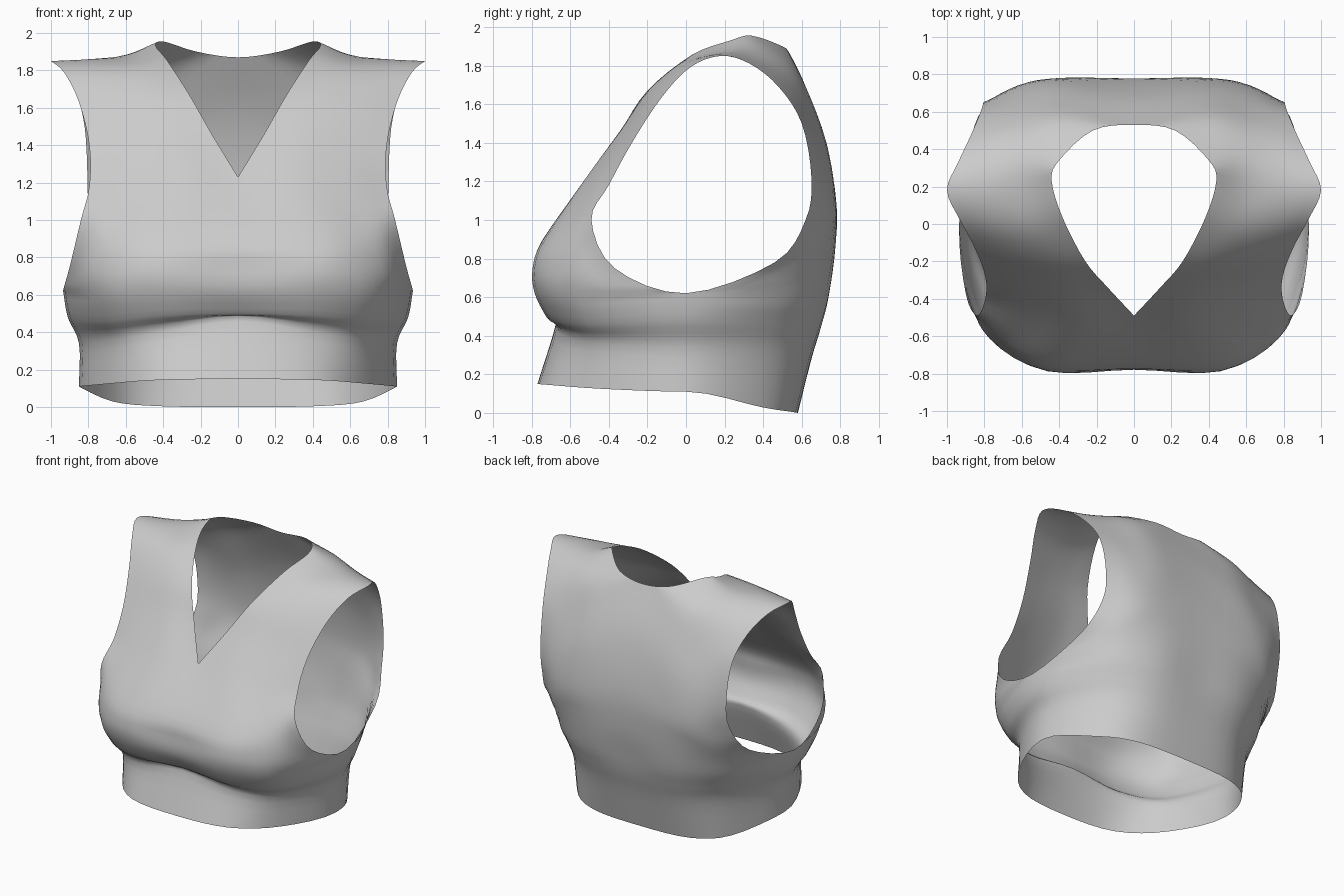
import bpy, bmesh
from mathutils import Vector

if "Cube" in bpy.data.objects:
    bpy.data.objects.remove(bpy.data.objects["Cube"])

# Half garment strips, each row runs from centre/neckline to side seam/armhole
FRONT = [
    [(0, -.77, .15), (.42, -.71, .145), (.69, -.44, .125), (.85, 0, .11)],
    [(0, -.675, .46), (.41, -.64, .40), (.68, -.46, .36), (.85, 0, .34)],
    [(0, -.70, .50), (.42, -.71, .49), (.74, -.51, .46), (.91, 0, .48)],
    [(0, -.77, .62), (.46, -.77, .62), (.785, -.56, .60), (.935, 0, .62)],
    [(0, -.775, .75), (.46, -.785, .75), (.77, -.615, .74), (.90, -.37, .75)],
    [(0, -.74, .90), (.44, -.73, .90), (.70, -.61, .93), (.84, -.49, 1.0)],
    [(0, -.49, 1.23), (.30, -.51, 1.23), (.58, -.47, 1.20), (.795, -.40, 1.18)],
    [(.14, -.34, 1.46), (.36, -.34, 1.46), (.58, -.32, 1.43), (.795, -.28, 1.40)],
    [(.26, -.20, 1.67), (.45, -.19, 1.67), (.65, -.17, 1.65), (.85, -.13, 1.63)],
    [(.38, .03, 1.855), (.54, -.01, 1.82), (.72, -.01, 1.80), (.93, .02, 1.79)],
    [(.44, .23, 1.93), (.60, .20, 1.875), (.79, .18, 1.86), (1, .18, 1.85)],
]
BACK = [
    [(.40, .34, 1.955), (.56, .38, 1.88), (.74, .37, 1.83), (.94, .33, 1.81)],
    [(.22, .50, 1.90), (.45, .55, 1.80), (.66, .53, 1.72), (.87, .48, 1.69)],
    [(0, .53, 1.87), (.35, .65, 1.62), (.60, .65, 1.50), (.82, .60, 1.50)],
    [(0, .68, 1.54), (.37, .74, 1.35), (.62, .72, 1.25), (.805, .65, 1.22)],
    [(0, .77, 1.15), (.40, .78, 1.05), (.62, .74, 1.0), (.81, .62, 1.0)],
    [(0, .77, .85), (.40, .765, .85), (.67, .67, .80), (.87, .46, .78)],
    [(0, .73, .60), (.42, .72, .60), (.745, .51, .60), (.935, 0, .62)],
    [(0, .70, .45), (.42, .67, .45), (.72, .45, .46), (.91, 0, .48)],
    [(0, .65, .28), (.41, .62, .30), (.69, .41, .32), (.85, 0, .34)],
    [(0, .58, 0), (.42, .55, .005), (.67, .39, .03), (.85, 0, .11)],
]
STEPS = 4


def spline(pts, before=None, after=None):
    """Smooth curve through points; before/after steer the end tangents."""
    p = [Vector(q) for q in pts]
    p = [before or 2 * p[0] - p[1]] + p + [after or 2 * p[-1] - p[-2]]
    out = []
    for a, b, c, d in zip(p, p[1:], p[2:], p[3:]):
        for k in range(STEPS):
            t = k / STEPS
            out.append(.5 * (2 * b + (c - a) * t + (2*a - 5*b + 4*c - d) * t**2
                             + (3*b - a - 3*c + d) * t**3))
    return out + [p[-2]]


def cross_row(r):
    """Curve across the body, continuous over centre line and side seam."""
    (x0, _, _), a, b, (_, y3, _) = r
    before = Vector((-a[0], a[1], a[2])) if x0 == 0 else None
    after = Vector((b[0], -b[1], b[2])) if y3 == 0 else None
    return spline(r, before, after)


def neck_line(col):
    """Innermost line: sharp at the V tip and at the centre back of the neck."""
    neck = spline(col[6:14], None, Vector((-col[12].x, *col[12].yz)))
    return spline(col[:7])[:-1] + neck[:-1] + spline(col[13:])


def armhole_line(col):
    """Outermost line: front seam, closed armhole loop, back seam."""
    loop = spline(col[3:18], col[16], col[4])
    return spline(col[:4])[:-1] + loop[:-1] + spline(col[17:])


columns = list(zip(*[cross_row(r) for r in FRONT + BACK]))
lines = [neck_line(columns[0])] + [spline(c) for c in columns[1:-1]]
lines.append(armhole_line(columns[-1]))
# Ease the lines next to the side seam so they follow the rounded armhole
smooth = spline(columns[-1])
for k in (1, 2, 3):
    w = 1 - k / STEPS
    lines[-1 - k] = [p + (e - s) * w
                     for p, e, s in zip(lines[-1 - k], lines[-1], smooth)]

# Vest: grid of quads, seam welded, then mirrored
bm = bmesh.new()
grid = [[bm.verts.new(p) for p in line] for line in lines]
for c, d in zip(grid, grid[1:]):
    for i in range(len(c) - 1):
        bm.faces.new((c[i], d[i], d[i + 1], c[i + 1]))
bmesh.ops.remove_doubles(bm, verts=bm.verts[:], dist=.002)
mirror = bmesh.ops.duplicate(bm, geom=bm.verts[:] + bm.edges[:] + bm.faces[:])["geom"]
for v in mirror:
    if isinstance(v, bmesh.types.BMVert):
        v.co.x = -v.co.x
bmesh.ops.reverse_faces(bm, faces=[f for f in mirror if isinstance(f, bmesh.types.BMFace)])
bmesh.ops.remove_doubles(bm, verts=[v for v in bm.verts if abs(v.co.x) < .001], dist=.002)
for f in bm.faces:
    f.smooth = True
mesh = bpy.data.meshes.new("cropped_vest")
bm.to_mesh(mesh)
bm.free()
vest = bpy.data.objects.new("cropped_vest", mesh)
bpy.context.collection.objects.link(vest)
